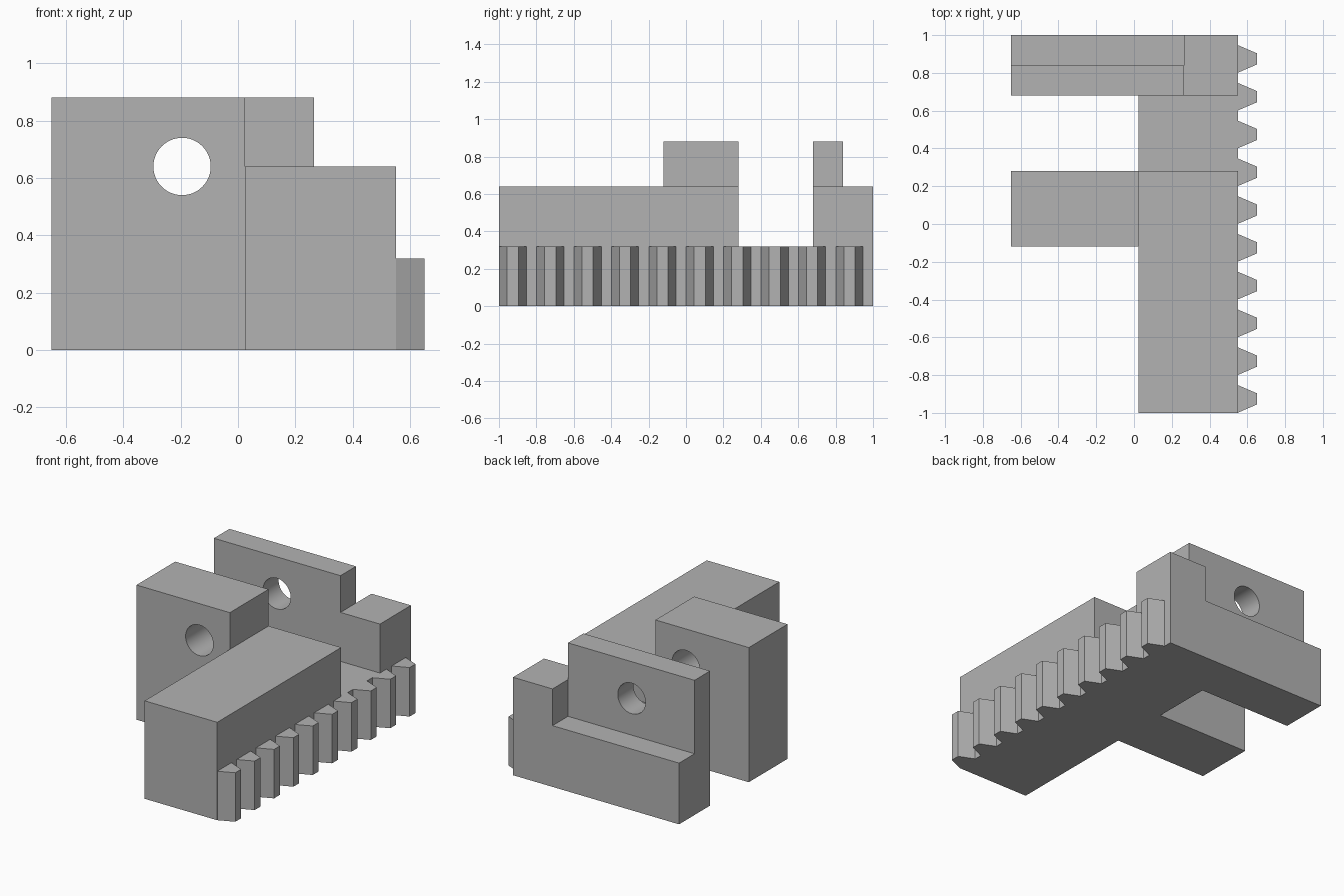
import bpy, bmesh, math
from mathutils import Vector

if "Cube" in bpy.data.objects:
    bpy.data.objects.remove(bpy.data.objects["Cube"], do_unlink=True)

# Single plain grey material
grey = bpy.data.materials.new("plain_grey")
grey.use_nodes = True
colour = (0.45, 0.45, 0.45, 1)
grey.diffuse_color = colour
grey.node_tree.nodes["Principled BSDF"].inputs["Base Color"].default_value = colour


def prism(name, profile, axis, start, end):
    """Extrude a flat profile along one axis; profile uses the other two axes in order."""
    bm = bmesh.new()
    verts = []
    for p in profile:
        co = list(p)
        co.insert(axis, start)
        verts.append(bm.verts.new(co))
    face = bm.faces.new(verts)
    new = bmesh.ops.extrude_face_region(bm, geom=[face])["geom"]
    shift = Vector((0, 0, 0))
    shift[axis] = end - start
    bmesh.ops.translate(bm, vec=shift, verts=[g for g in new if isinstance(g, bmesh.types.BMVert)])
    bmesh.ops.recalc_face_normals(bm, faces=bm.faces)
    mesh = bpy.data.meshes.new(name)
    bm.to_mesh(mesh)
    bm.free()
    mesh.materials.append(grey)
    obj = bpy.data.objects.new(name, mesh)
    bpy.context.collection.objects.link(obj)
    return obj


def rect(a0, a1, b0, b1):
    return [(a0, b0), (a1, b0), (a1, b1), (a0, b1)]


def activate(obj):
    bpy.ops.object.select_all(action='DESELECT')
    obj.select_set(True)
    bpy.context.view_layer.objects.active = obj


def cut(obj, cutter):
    cutter.hide_render = True
    mod = obj.modifiers.new("cut", 'BOOLEAN')
    mod.operation = 'DIFFERENCE'
    mod.solver = 'EXACT'
    mod.object = cutter
    activate(obj)
    bpy.ops.object.modifier_apply(modifier=mod.name)


LEFT, INNER, STEP, RIGHT = -0.65, 0.025, 0.265, 0.55
LOW, MID, HIGH = 0.32, 0.64, 0.88

# Rack body with the lowered bridge toward the back
prism("rack_body", [(-1, 0), (0.68, 0), (0.68, LOW), (0.28, LOW), (0.28, MID), (-1, MID)],
      0, INNER, RIGHT)

# Thick middle arm
arm = prism("middle_arm", rect(LEFT, INNER, 0, HIGH), 1, -0.12, 0.28)

# Stepped rear wall with a ledge cut into its back
wall = prism("rear_wall", [(LEFT, 0), (RIGHT, 0), (RIGHT, MID), (STEP, MID), (STEP, HIGH), (LEFT, HIGH)],
             1, 0.68, 1)
ledge = prism("ledge_cutter", rect(-0.8, STEP, 0.4, 1.1), 1, 0.84, 1.2)
cut(wall, ledge)

# Aligned round hole through both arms
circle = [(-0.195 + 0.1 * math.cos(a), MID + 0.1 * math.sin(a))
          for a in (math.tau * i / 48 for i in range(48))]
bore = prism("bore_cutter", circle, 1, -0.5, 1.3)
for part in (arm, wall):
    cut(part, bore)
    activate(part)
    bpy.ops.object.shade_smooth_by_angle(angle=math.radians(30))
for helper in (ledge, bore):
    bpy.data.objects.remove(helper, do_unlink=True)

# Row of tapered rack teeth
for i in range(10):
    y = -0.926 + 0.2 * i
    prism(f"rack_tooth_{i + 1}",
          [(RIGHT, y - 0.073), (0.65, y - 0.03), (0.65, y + 0.03), (RIGHT, y + 0.073)],
          2, 0, LOW)
